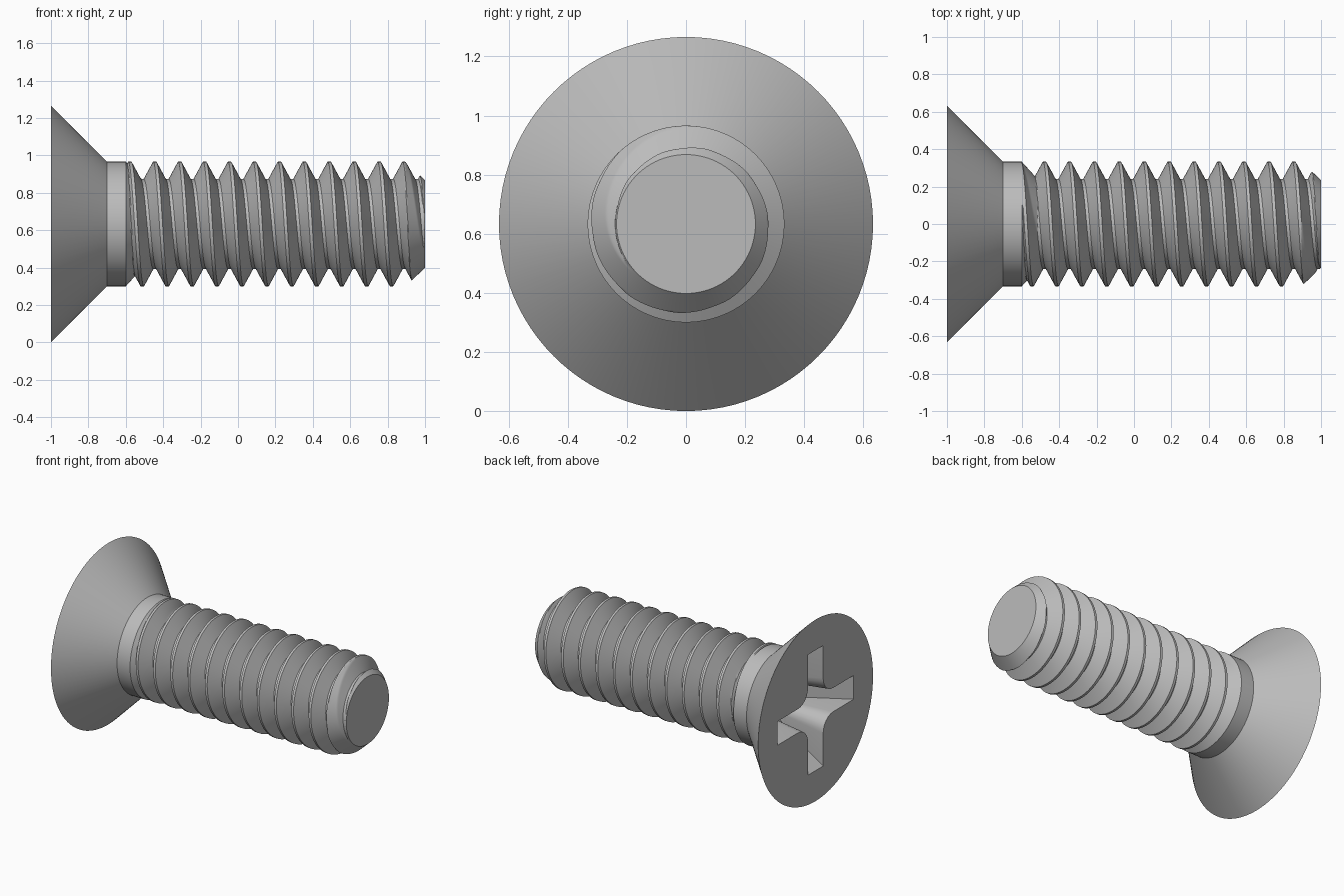
import bpy, bmesh
from math import sin, cos, pi

cube = bpy.data.objects.get("Cube")
if cube:
    bpy.data.objects.remove(cube)

AXIS_Z = 0.633         # height of the screw's axis
SEG = 96               # sides around the axis
CREST, ROOT = 0.333, 0.24
PITCH, STEPS = 0.1333, 32
NECK_X, TIP_X = -0.6, 1.0

steel = bpy.data.materials.new("grey steel")
steel.use_nodes = True
colour = (0.5, 0.5, 0.5, 1)
steel.diffuse_color = colour
bsdf = steel.node_tree.nodes["Principled BSDF"]
bsdf.inputs["Base Color"].default_value = colour


def finish(bm, name):
    bmesh.ops.recalc_face_normals(bm, faces=bm.faces)
    mesh = bpy.data.meshes.new(name)
    bm.to_mesh(mesh)
    bm.free()
    mesh.materials.append(steel)
    obj = bpy.data.objects.new(name, mesh)
    bpy.context.collection.objects.link(obj)
    bpy.ops.object.select_all(action="DESELECT")
    obj.select_set(True)
    bpy.context.view_layer.objects.active = obj
    bpy.ops.object.shade_smooth_by_angle(angle=pi / 7)


def polar(x, r, turn):
    a = 2 * pi * turn
    return (x, -r * sin(a), AXIS_Z + r * cos(a))


def add_loop(bm, points):
    return [bm.verts.new(p) for p in points]


def bridge(bm, a, b):
    for i in range(len(a)):
        j = (i + 1) % len(a)
        bm.faces.new((a[i], a[j], b[j], b[i]))


def loop_edges(bm, loop):
    return [bm.edges.get((v, loop[i - 1])) or bm.edges.new((v, loop[i - 1]))
            for i, v in enumerate(loop)]


def cross(x, arm, w, fillet):
    """Four-armed outline with rounded inner corners."""
    quarter = [(arm, -w), (arm, w)]
    c = w + fillet
    for i in range(7):
        t = pi / 2 * i / 6
        quarter.append((c - fillet * sin(t), c - fillet * cos(t)))
    points = []
    for _ in range(4):
        points += [(x, p, AXIS_Z + q) for p, q in quarter]
        quarter = [(-q, p) for p, q in quarter]
    return points


# Countersunk head with plain neck
bm = bmesh.new()
rings = [add_loop(bm, [polar(x, r, i / SEG) for i in range(SEG)])
         for x, r in ((-1, 0.633), (-0.7, CREST), (NECK_X, CREST))]
for a, b in zip(rings, rings[1:]):
    bridge(bm, a, b)

# Tapered cross recess ending in a point
levels = [add_loop(bm, cross(*level)) for level in
          ((-1, 0.42, 0.083, 0.11), (-0.72, 0.23, 0.07, 0.07))]
bridge(bm, *levels)
apex = bm.verts.new((-0.62, 0, AXIS_Z))
for i, v in enumerate(levels[1]):
    bm.faces.new((levels[1][i - 1], v, apex))

# Flat head face around the recess
rim = loop_edges(bm, rings[0]) + loop_edges(bm, levels[0])
bmesh.ops.triangle_fill(bm, edges=rim, use_beauty=True)
finish(bm, "screw_head")


# Right-hand thread with run-out at the neck and chamfer at the tip
def thread_point(k, turn):
    x = -0.445 + PITCH * (k / STEPS + turn)
    x = min(max(x, NECK_X), TIP_X)
    d = abs((k + STEPS // 2) % STEPS - STEPS // 2)
    flank = min(max((d - 2) / 12, 0), 1)
    r = CREST + (ROOT - CREST) * flank
    r = max(r, CREST - 1.1 * (x - NECK_X))
    r = min(r, 0.235 + 0.93 * (TIP_X - x))
    return polar(x, r, turn)


bm = bmesh.new()
columns = [add_loop(bm, [thread_point(k, j / SEG) for k in range(-72, 353)])
           for j in range(SEG + 1)]
for a, b in zip(columns, columns[1:]):
    for i in range(len(a) - 1):
        bm.faces.new((a[i], a[i + 1], b[i + 1], b[i]))
bmesh.ops.remove_doubles(bm, verts=bm.verts, dist=0.0001)

# Flat tip
tip = [e for e in bm.edges if e.is_boundary
       and all(v.co.x > TIP_X - 0.001 for v in e.verts)]
bmesh.ops.edgeloop_fill(bm, edges=tip)
finish(bm, "threaded_shank")
